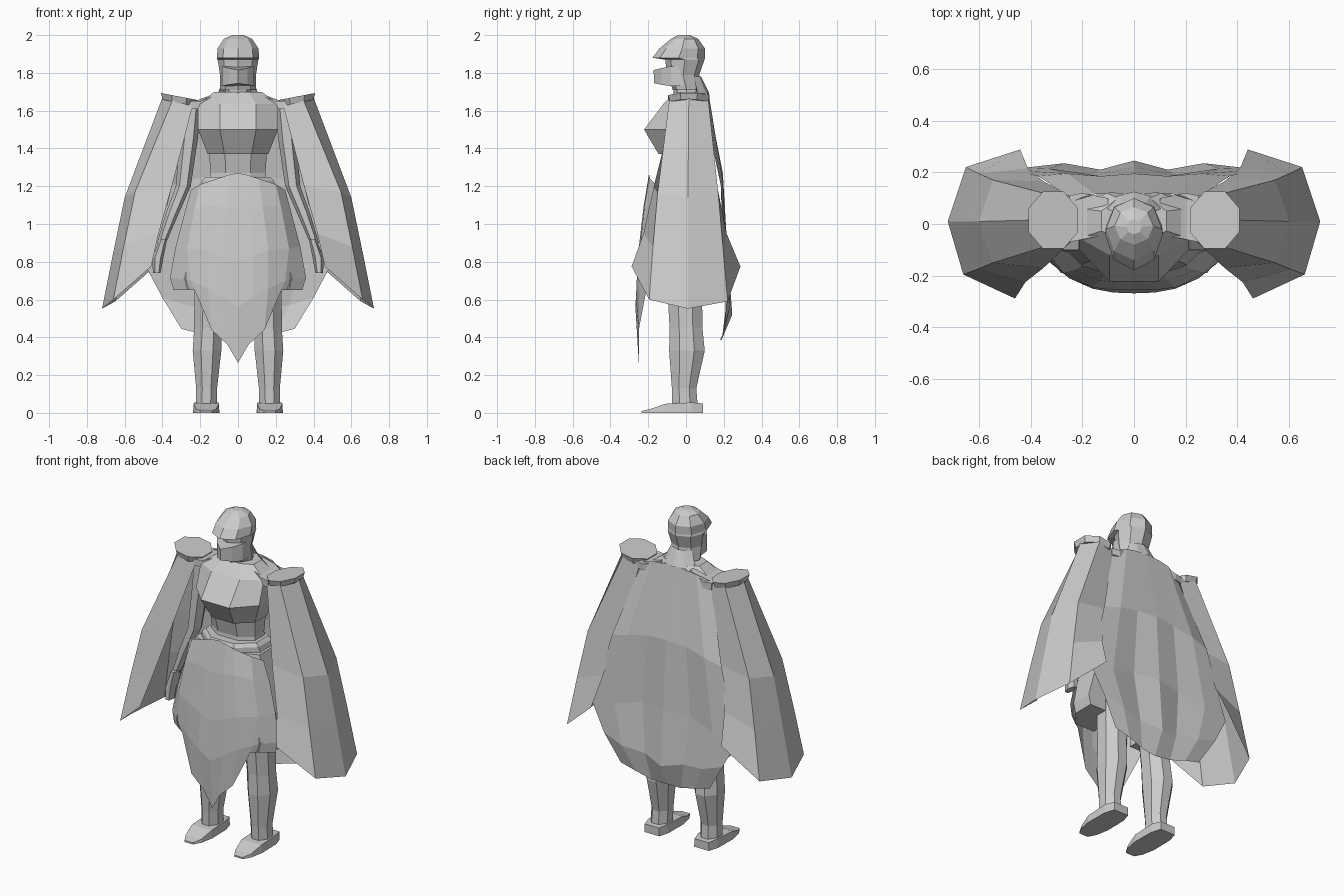
import bpy, bmesh, math

grey = bpy.data.materials.new("light grey")
grey.diffuse_color = (0.6, 0.6, 0.6, 1)


def loft(name, rings, closed=True, caps=True, mirror=False):
    """Skin a list of equal-length point rows; mirror across x when asked."""
    bm = bmesh.new()
    rows = [[bm.verts.new(p) for p in r] for r in rings]
    n = len(rows[0])
    for a, b in zip(rows, rows[1:]):
        for i in range(n if closed else n - 1):
            j = (i + 1) % n
            bm.faces.new((a[i], a[j], b[j], b[i]))
    if closed and caps:
        bm.faces.new(rows[0])
        bm.faces.new(rows[-1])
    bmesh.ops.recalc_face_normals(bm, faces=bm.faces)
    me = bpy.data.meshes.new(name)
    bm.to_mesh(me)
    bm.free()
    me.materials.append(grey)
    ob = bpy.data.objects.new(name, me)
    bpy.context.collection.objects.link(ob)
    if mirror:
        ob.modifiers.new("Mirror", 'MIRROR').use_clip = True
    return ob


def oval(cx, cy, z, rx, ry, n=8, start=0.0, tilt=0.0):
    pts = []
    for i in range(n):
        a = start + 2 * math.pi * i / n
        pts.append((cx + rx * math.cos(a), cy + ry * math.sin(a), z + tilt * math.cos(a)))
    return pts


def body(z, w, f, b):
    """Eight-sided trunk section: half width, front y, back y."""
    return [(-.45 * w, f, z), (.45 * w, f, z), (w, .45 * f, z), (w, .5 * b, z),
            (.5 * w, b, z), (-.5 * w, b, z), (-w, .5 * b, z), (-w, .45 * f, z)]


def span(z, w, f, b):
    """Eight-sided oval with a corner at the front."""
    return oval(0, (f + b) / 2, z, w, (b - f) / 2)


# Head: helmet with projecting brim, face guard, neck
loft("helmet", [span(1.71, .095, -.07, .075), span(1.79, .095, -.10, .07),
                span(1.87, .108, -.11, .098), span(1.88, .112, -.178, .10),
                span(1.93, .108, -.14, .10), span(1.98, .075, -.08, .065),
                span(2.0, .03, -.04, .02)])
loft("face_guard", [[(-.09, -.01, z + t), (-.085, -.08, z + t), (-.05, -.13, z + t / 2), (0, y, z),
                     (.05, -.13, z + t / 2), (.085, -.08, z + t), (.09, -.01, z + t)]
                    for z, y, t in ((1.745, -.168, -.015), (1.815, -.172, .02))])
loft("neck", [oval(0, .01, 1.6, .08, .08), oval(0, 0, 1.76, .06, .065)])
loft("neck_guard", [[(r * math.cos(a), r * math.sin(a), z) for a in
                     [math.pi * k / 6 for k in range(1, 6)]]
                    for r, z in ((.08, 1.78), (.125, 1.69))], closed=False)

# Trunk
loft("chest", [body(1.37, .16, -.145, .10), body(1.50, .212, -.222, .12),
               body(1.635, .212, -.12, .12), body(1.70, .125, -.06, .10)])
loft("abdomen", [body(1.16, .165, -.11, .10), body(1.27, .145, -.10, .09),
                 body(1.40, .155, -.13, .10)])
loft("belt", [body(1.16, .21, -.15, .12), body(1.23, .19, -.16, .11),
              body(1.25, .17, -.15, .10)])
loft("hips", [body(.84, .19, -.11, .11), body(1.0, .23, -.13, .13),
              body(1.18, .19, -.12, .11)])

# Sloping yoke joining chest to shoulder caps
loft("shoulder_yoke", [[(x, -f, z), (x, b, z), (x, b, z - .04), (x, -f, z - .04)]
                       for x, f, b, z in ((.10, .04, .10, 1.69), (.20, .06, .12, 1.65),
                                          (.25, .07, .11, 1.65))], mirror=True)

# Legs and feet
legs = [(.95, .13, 0, .11, .12), (.60, .152, -.005, .086, .098), (.45, .158, 0, .08, .094),
        (.33, .164, .005, .082, .102), (.13, .166, -.01, .06, .07), (.03, .168, -.005, .06, .073)]
loft("leg", [oval(x, y, z, rx, ry, 8, math.pi / 8) for z, x, y, rx, ry in legs], mirror=True)
feet = [(-.235, .03, .01), (-.19, .055, .02), (-.11, .07, .048), (.03, .068, .055), (.09, .05, .05)]
loft("foot", [[(.168 - w, y, 0), (.168 + w, y, 0), (.168 + w * .95, y, h), (.168 - w * .95, y, h)]
              for y, w, h in feet], mirror=True)

# Arms and hands
arms = [(.245, .015, 1.63, .05), (.26, .01, 1.45, .047), (.29, .0, 1.2, .04),
        (.35, -.01, 1.05, .034), (.405, -.02, .90, .024)]
loft("arm", [oval(x, y, z, r, r * 1.2, 6) for x, y, z, r in arms], mirror=True)
loft("hand", [oval(x, -.03, z, rx, .045, 6) for x, z, rx in
              ((.395, .92, .02), (.425, .82, .03), (.43, .74, .02))], mirror=True)

# Shoulder cap on top of each side cape
loft("shoulder_cap", [oval(.312, .015, z, r, r * 1.15, 8, math.pi / 8, .02)
                      for z, r in ((1.64, .094), (1.675, .104))], mirror=True)

# Flared side capes, open on the inner side
loft("side_cape", [
    [(.235, -.06, 1.645), (.345, -.088, 1.66), (.40, .015, 1.67), (.345, .118, 1.66), (.235, .10, 1.645)],
    [(.35, -.17, 1.20), (.545, -.15, 1.17), (.60, .01, 1.14), (.545, .17, 1.17), (.35, .165, 1.20)],
    [(.42, -.225, .95), (.605, -.175, .88), (.66, .01, .85), (.60, .195, .88), (.41, .215, .95)],
    [(.46, -.288, .775), (.66, -.195, .60), (.72, .01, .552), (.65, .22, .59), (.44, .288, .775)],
], closed=False, mirror=True)

# Long back cape with shallow folds
loft("back_cape", [
    [(0, .11, 1.70), (.08, .12, 1.69), (.15, .115, 1.68), (.23, .09, 1.65)],
    [(0, .195, 1.27), (.13, .185, 1.26), (.26, .195, 1.23), (.37, .185, 1.20)],
    [(0, .22, .85), (.16, .19, .85), (.33, .215, .80), (.485, .21, .77)],
    [(0, .245, .52), (.13, .21, .55), (.27, .235, .57), (.40, .22, .61)],
    [(0, .18, .385), (.10, .19, .39), (.20, .20, .42), (.30, .20, .445)],
], closed=False, mirror=True)

# Hip guards behind the apron, flaring over the thighs
loft("hip_guard", [[(xi, -f, z), (xo - .07, -f, z), (xo, -.10, z), (xo, b, z), (xi, b, z)]
                   for z, xi, xo, f, b in ((1.20, .10, .215, .13, .06), (.88, .12, .32, .18, .05),
                                           (.715, .13, .352, .19, .03), (.655, .13, .338, .19, .03))],
     mirror=True)

# Pointed front apron
loft("front_apron", [
    [(0, -.195, 1.27), (.05, -.195, 1.26), (.11, -.19, 1.24), (.20, -.16, 1.21), (.25, -.11, 1.18)],
    [(0, -.225, 1.08), (.06, -.225, 1.09), (.13, -.22, 1.10), (.23, -.18, 1.08), (.285, -.10, 1.05)],
    [(0, -.255, .80), (.08, -.255, .83), (.16, -.245, .86), (.27, -.19, .87), (.33, -.11, .88)],
    [(0, -.268, .56), (.08, -.265, .61), (.16, -.25, .66), (.25, -.21, .70), (.36, -.12, .715)],
    [(0, -.25, .265), (.055, -.25, .36), (.14, -.25, .44), (.23, -.21, .65), (.34, -.13, .65)],
], closed=False, mirror=True)
